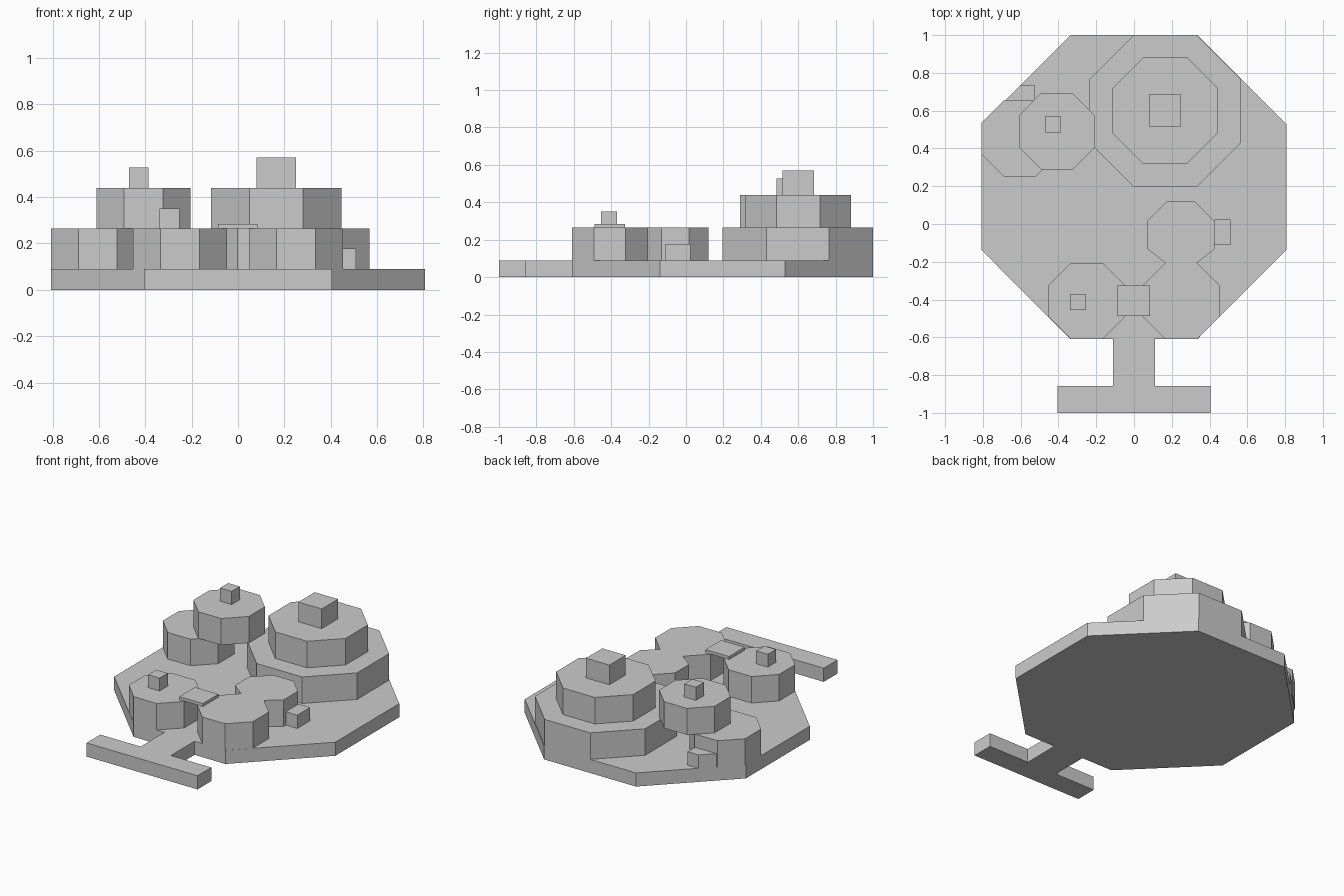
import bpy, bmesh, math

if "Cube" in bpy.data.objects:
    bpy.data.objects.remove(bpy.data.objects["Cube"])


def prism(name, pts, z0, z1):
    """Extrude a counter-clockwise outline from z0 to z1."""
    bm = bmesh.new()
    face = bm.faces.new([bm.verts.new((x, y, z0)) for x, y in pts])
    ext = bmesh.ops.extrude_face_region(bm, geom=[face], use_keep_orig=True)
    top = [v for v in ext["geom"] if isinstance(v, bmesh.types.BMVert)]
    bmesh.ops.translate(bm, vec=(0, 0, z1 - z0), verts=top)
    bmesh.ops.recalc_face_normals(bm, faces=bm.faces)
    mesh = bpy.data.meshes.new(name)
    bm.to_mesh(mesh)
    bm.free()
    ob = bpy.data.objects.new(name, mesh)
    bpy.context.collection.objects.link(ob)
    return ob


def octagon(cx, cy, half):
    """Octagon with sides facing the axes, measured to its flats."""
    r = half / math.cos(math.pi / 8)
    return [(cx + r * math.cos(math.pi / 8 + i * math.pi / 4),
             cy + r * math.sin(math.pi / 8 + i * math.pi / 4)) for i in range(8)]


def rect(x0, x1, y0, y1):
    return [(x0, y0), (x1, y0), (x1, y1), (x0, y1)]


P, T1, T2 = 0.09, 0.265, 0.44  # plate top, first tier top, second tier top

# Base plate with stem and cross bar, mirrored outline
half = [(0.405, -1), (0.405, -0.857), (0.11, -0.857), (0.11, -0.61),
        (0.335, -0.61), (0.807, -0.138), (0.807, 0.528), (0.335, 1)]
prism("base_plate", half + [(-x, y) for x, y in reversed(half)], 0, P)

# Large stepped tower
prism("large_tower_lower", octagon(0.165, 0.598, 0.402), P, T1)
prism("large_tower_upper", octagon(0.165, 0.6, 0.281), T1, T2)
prism("large_tower_cap", rect(0.08, 0.25, 0.515, 0.685), T2, 0.57)

# Left tower, with its upper tier offset inwards
prism("left_tower_lower", octagon(-0.605, 0.453, 0.202), P, T1)
prism("left_tower_upper", octagon(-0.408, 0.49, 0.202), T1, T2)
prism("left_tower_cap", rect(-0.471, -0.386, 0.485, 0.57), T2, 0.527)
prism("left_tower_step", [(-0.687, 0.648), (-0.525, 0.648),
                          (-0.525, 0.732), (-0.603, 0.732)], P, 0.178)

# Front left drum with its cap
prism("front_left_drum", octagon(-0.25, -0.408, 0.202), P, T1)
prism("front_left_cap", rect(-0.338, -0.253, -0.455, -0.37), T1, 0.35)

# Front right double drum: two octagons merged at the waist
a = octagon(0.25, -0.408, 0.202)
b = octagon(0.248, -0.058, 0.178)
waist_l, waist_r = a[2], a[1]
outline = [waist_r, b[7], b[0], b[1], b[2], b[3], b[4], waist_l] + a[3:] + [a[0]]
prism("front_right_double_drum", outline, P, T1)
prism("side_step", rect(0.425, 0.51, -0.11, 0.023), P, 0.178)

# Thin plank bridging the two front drums
prism("bridge_plank", rect(-0.087, 0.085, -0.488, -0.325), T1, 0.285)
